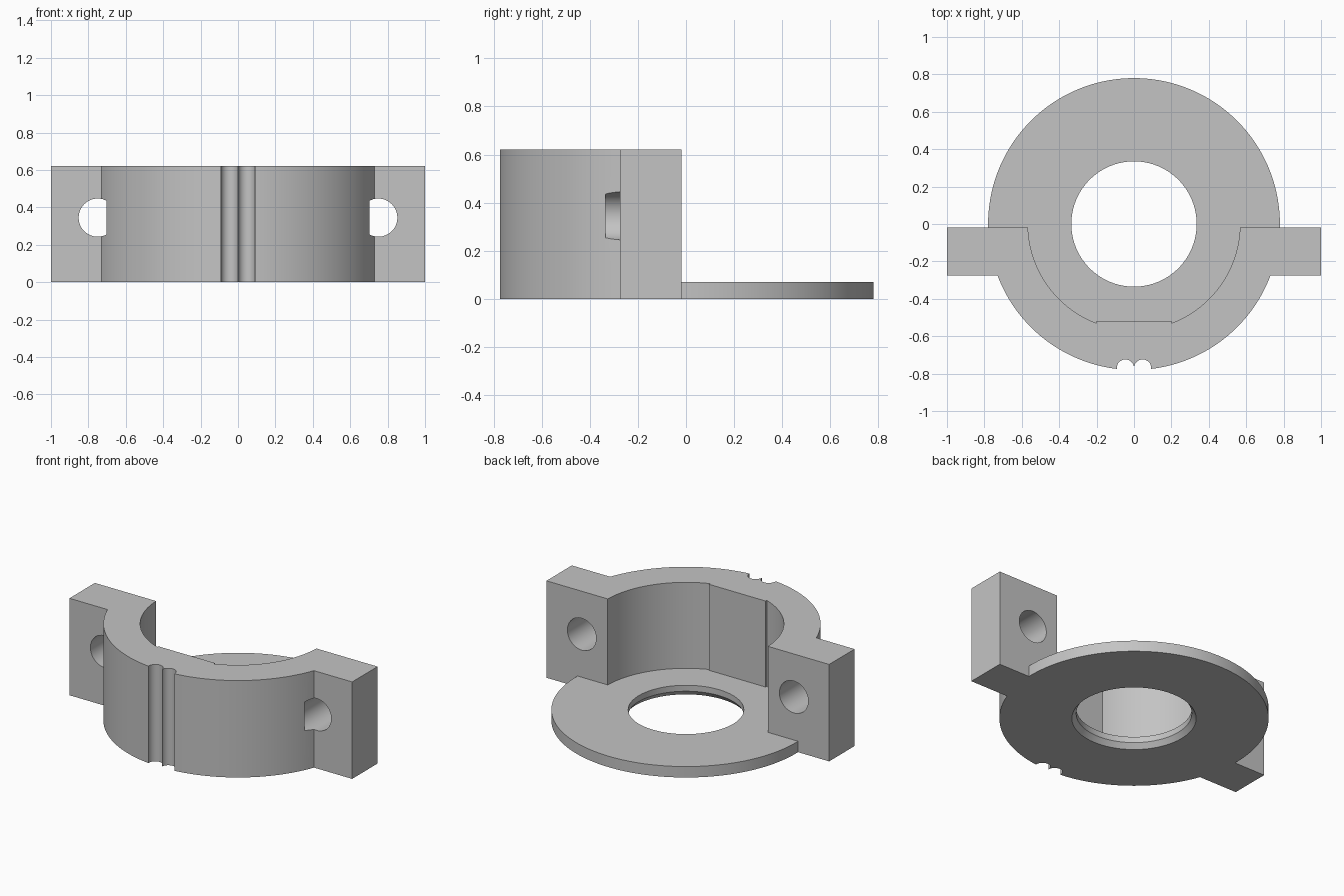
import bpy, bmesh, math

cube = bpy.data.objects.get("Cube")
if cube:
    bpy.data.objects.remove(cube, do_unlink=True)

R_OUT, R_IN, H, BASE = 0.78, 0.567, 0.62, 0.07
Y_BACK, Y_FRONT = -0.018, -0.275      # back and front faces of the lugs
GROOVE_R, GROOVE_Y = 0.046, -0.77

grey = bpy.data.materials.new("grey_metal")
grey.use_nodes = True
COLOUR = (0.55, 0.55, 0.55, 1)
grey.diffuse_color = COLOUR
grey.node_tree.nodes["Principled BSDF"].inputs["Base Color"].default_value = COLOUR


def arc(cx, cy, r, a0, a1, n):
    return [(cx + r * math.cos(a0 + (a1 - a0) * i / n),
             cy + r * math.sin(a0 + (a1 - a0) * i / n)) for i in range(n + 1)]


def finish(name, bm):
    bmesh.ops.recalc_face_normals(bm, faces=bm.faces)
    mesh = bpy.data.meshes.new(name)
    bm.to_mesh(mesh)
    bm.free()
    mesh.materials.append(grey)
    obj = bpy.data.objects.new(name, mesh)
    bpy.context.collection.objects.link(obj)
    return obj


def prism(name, points, z0, z1):
    bm = bmesh.new()
    face = bm.faces.new([bm.verts.new((x, y, z0)) for x, y in points])
    new = bmesh.ops.extrude_face_region(bm, geom=[face])["geom"]
    bmesh.ops.translate(bm, vec=(0, 0, z1 - z0),
                        verts=[v for v in new if isinstance(v, bmesh.types.BMVert)])
    return finish(name, bm)


def lathe(name, profile, steps=128):
    bm = bmesh.new()
    rings = [[bm.verts.new((x, y, z)) for x, y in arc(0, 0, r, 0, math.tau, steps)[:-1]]
             for r, z in profile]
    for a, b in zip(rings, rings[1:]):
        for i in range(steps):
            j = (i + 1) % steps
            bm.faces.new((a[i], a[j], b[j], b[i]))
    bm.faces.new(rings[0])
    bm.faces.new(rings[-1])
    return finish(name, bm)


def mirrored(half):
    """Close a half outline with its copy across x = 0."""
    return half + [(-x, y) for x, y in reversed(half) if abs(x) > 1e-6]


# Outline of the right half: groove, front wall, lug, back of the disc
groove_edge = -math.acos(2 * GROOVE_R / R_OUT)
lug_front = math.asin(Y_FRONT / R_OUT)
lug_back = math.asin(Y_BACK / R_OUT)
half = [(0, GROOVE_Y)] + arc(GROOVE_R, GROOVE_Y, GROOVE_R, math.pi, 0, 16)[1:]
half += arc(0, 0, R_OUT, groove_edge, lug_front, 32)
half += [(1, Y_FRONT), (1, Y_BACK)]
half += arc(0, 0, R_OUT, lug_back, math.pi / 2, 48)
clamp = prism("clamp_bracket", mirrored(half), 0, H)

# Space above the base disc: half bore with a flat pad, open to the back
flat_x = 0.2
half = [(flat_x, -0.519)]
half += arc(0, 0, R_IN, -math.acos(flat_x / R_IN), math.asin(Y_BACK / R_IN), 40)
half += [(1.2, Y_BACK), (1.2, 1)]
cutters = [prism("bore_cutter", mirrored(half), BASE, 1)]

# Central hole, chamfered underneath
cutters.append(lathe("centre_hole_cutter",
                     [(0.385, -0.03), (0.36, 0), (0.335, 0.032), (0.335, 0.2)]))

# Bolt holes running from the back, stopping just inside the wall
for side in (-1, 1):
    bolt = prism("bolt_hole_cutter", arc(0, 0, 0.102, 0, math.tau, 48)[:-1], 0, 0.435)
    bolt.rotation_euler.x = -math.pi / 2
    bolt.location = (side * 0.75, -0.335, 0.345)
    cutters.append(bolt)

bpy.context.view_layer.update()
bpy.ops.object.select_all(action="DESELECT")
bpy.context.view_layer.objects.active = clamp
clamp.select_set(True)
for cutter in cutters:
    cutter.hide_render = True
    mod = clamp.modifiers.new("cut", "BOOLEAN")
    mod.operation, mod.solver, mod.object = "DIFFERENCE", "EXACT", cutter
    bpy.ops.object.modifier_apply(modifier=mod.name)
for cutter in cutters:
    bpy.data.objects.remove(cutter, do_unlink=True)

bpy.ops.object.shade_smooth_by_angle(angle=math.radians(25))
